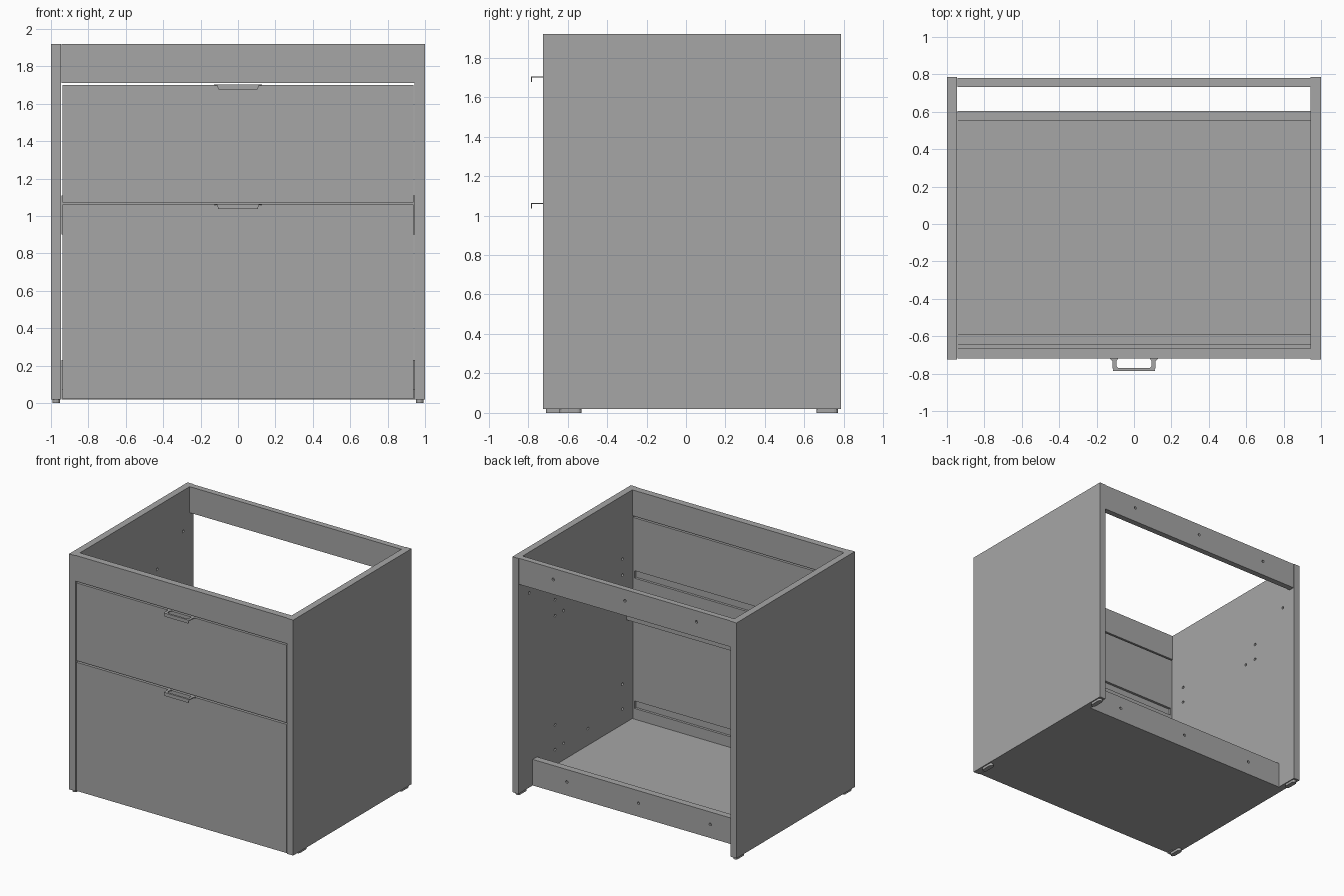
import bpy, bmesh, math
from mathutils import Matrix, Vector

cube = bpy.data.objects.get("Cube")
if cube:
    bpy.data.objects.remove(cube, do_unlink=True)

grey = bpy.data.materials.new("plain_grey")
grey.use_nodes = True
colour = (0.38, 0.38, 0.38, 1)
grey.diffuse_color = colour
grey.node_tree.nodes["Principled BSDF"].inputs["Base Color"].default_value = colour


def finish(name, bm):
    bmesh.ops.recalc_face_normals(bm, faces=bm.faces)
    mesh = bpy.data.meshes.new(name)
    bm.to_mesh(mesh)
    bm.free()
    mesh.materials.append(grey)
    obj = bpy.data.objects.new(name, mesh)
    bpy.context.collection.objects.link(obj)
    return obj


def add_box(bm, x, y, z):
    centre = Vector([(a + b) / 2 for a, b in (x, y, z)])
    size = [b - a for a, b in (x, y, z)]
    bmesh.ops.create_cube(bm, size=1, matrix=Matrix.Translation(centre) @ Matrix.Diagonal((*size, 1)))


def box(name, x, y, z):
    bm = bmesh.new()
    add_box(bm, x, y, z)
    return finish(name, bm)


def prism(name, outline, z0, z1):
    bm = bmesh.new()
    face = bm.faces.new([bm.verts.new((x, y, z0)) for x, y in outline])
    top = bmesh.ops.extrude_face_region(bm, geom=[face])["geom"]
    bmesh.ops.translate(bm, vec=(0, 0, z1 - z0), verts=[v for v in top if isinstance(v, bmesh.types.BMVert)])
    return finish(name, bm)


def cut(obj, cutter):
    cutter.hide_render = True
    cutter.hide_set(True)
    cutter.display_type = 'WIRE'
    mod = obj.modifiers.new("cut", 'BOOLEAN')
    mod.operation = 'DIFFERENCE'
    mod.object = cutter
    mod.solver = 'EXACT'


def drill(obj, spots, axis, depth):
    # Small round holes centred on the given points
    bm = bmesh.new()
    for p in spots:
        turn = Matrix.Rotation(math.pi / 2, 4, axis)
        bmesh.ops.create_cone(bm, cap_ends=True, segments=12, radius1=0.011, radius2=0.011,
                              depth=depth, matrix=Matrix.Translation(p) @ turn)
    cut(obj, finish(obj.name + "_hole_cutter", bm))


W = 0.945          # inner half width
FRONT, INNER = -0.72, -0.665

# Side panels with shelf and runner holes
for side, s in (("left", 1), ("right", -1)):
    panel = box(side + "_side_panel", sorted((s * W, s)), (-0.725, 0.785), (0.02, 1.92))
    spots = [(s * W, y, z) for z in (0.2, 0.4, 1.28, 1.41) for y in (-0.54, 0.32)]
    spots += [(s * W, 0.65, 1.59), (s * W, 0.21, 0.21), (s * W, 0.21, 1.28), (s * W, -0.1, 0.21)]
    drill(panel, spots, 'Y', 0.03)

# Carcass rails and floor
box("floor_panel", (-W, W), (INNER, 0.605), (0.02, 0.075))
box("front_top_rail", (-W, W), (FRONT, INNER), (1.712, 1.92))
box("front_middle_rail", (-W, W), (-0.645, -0.59), (0.9, 1.11))
for name, y, z, hole_z in (("back_top_rail", (0.733, 0.78), (1.71, 1.92), 1.83),
                           ("back_bottom_rail", (0.55, 0.605), (0.075, 0.23), 0.13)):
    rail = box(name, (-W, W), y, z)
    drill(rail, [(x, y[1], hole_z) for x in (-0.64, 0, 0.64)], 'X', 0.03)

# Drawer fronts with a groove for the drawer base, and their pulls
for name, z0, z1 in (("lower", 0.022, 1.06), ("upper", 1.073, 1.7)):
    front = box(name + "_drawer_front", (-0.939, 0.939), (FRONT, INNER), (z0, z1))
    groove = z0 + 0.14
    cut(front, box(name + "_groove_cutter", (-0.925, 0.925), (INNER - 0.02, INNER + 0.02),
                   (groove, groove + 0.06)))

    # Pull: a thin U-shaped plate with rounded corners and a turned-down lip
    half = [(0.128, FRONT), (0.115, -0.735), (0.115, -0.772), (0.104, -0.784)]
    inner = [(0.085, -0.769), (0.094, -0.76), (0.094, -0.732), (0.085, FRONT)]
    outline = half + [(-x, y) for x, y in reversed(half)]
    outline += [(-x, y) for x, y in reversed(inner)] + inner
    prism(name + "_pull_plate", outline, z1 - 0.002, z1 + 0.004)
    lip = box(name + "_pull_lip", (-0.113, 0.113), (-0.785, -0.779), (z1 - 0.024, z1 + 0.004))
    for v in lip.data.vertices:
        if v.co.z < z1 - 0.01:
            v.co.x *= 0.93

# Feet: rounded glides under the side panels
for name, x, y0, y1 in (("front_left", 0.972, -0.64, -0.53), ("front_right", -0.972, -0.71, -0.6),
                        ("back_left", 0.972, 0.66, 0.77), ("back_right", -0.972, 0.66, 0.77)):
    r = 0.019
    arc = [math.pi * i / 6 for i in range(7)]
    outline = [(x + r * math.cos(a), y1 - r + r * math.sin(a)) for a in arc]
    outline += [(x - r * math.cos(a), y0 + r - r * math.sin(a)) for a in arc]
    prism(name + "_foot", outline, 0, 0.02)
